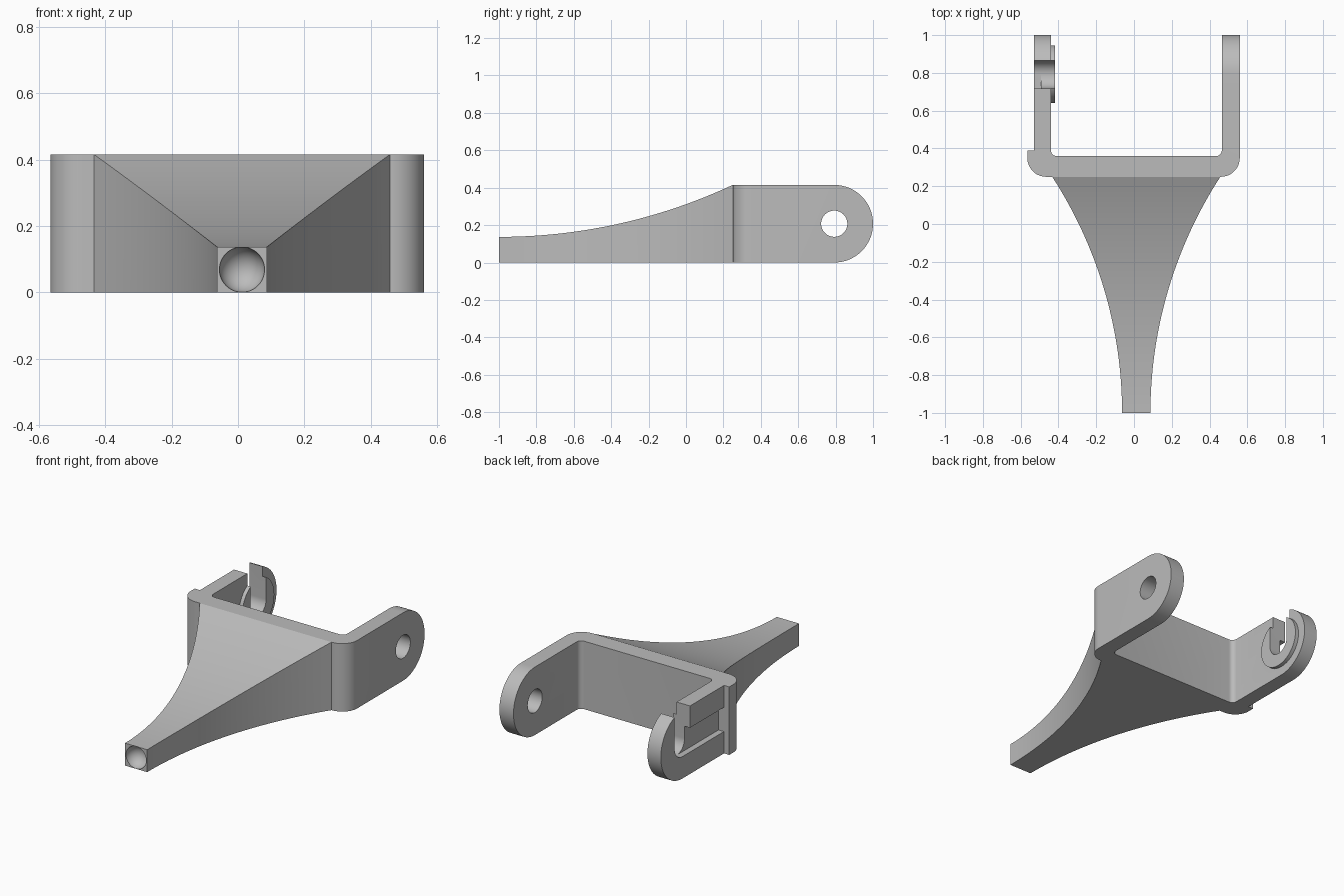
import bpy, bmesh, math

if "Cube" in bpy.data.objects:
    bpy.data.objects.remove(bpy.data.objects["Cube"], do_unlink=True)

GREY = (0.5, 0.5, 0.5, 1)
mat = bpy.data.materials.new("plain grey")
mat.use_nodes = True
mat.diffuse_color = GREY
mat.node_tree.nodes["Principled BSDF"].inputs["Base Color"].default_value = GREY

HEIGHT = 0.415
MID = HEIGHT / 2          # pivot height
PIVOT_Y = 1 - MID         # pivot depth
TIP_X = 0.012             # handle centre line


def arc(cx, cy, r, a0, a1, n=12):
    angles = [math.radians(a0 + (a1 - a0) * i / n) for i in range(n + 1)]
    return [(cx + r * math.cos(a), cy + r * math.sin(a)) for a in angles]


def circle(cx, cy, r, n=64):
    return arc(cx, cy, r, 0, 360, n)[:-1]


def box(a0, a1, b0, b1):
    return [(a0, b0), (a1, b0), (a1, b1), (a0, b1)]


def finish(bm, name):
    bmesh.ops.recalc_face_normals(bm, faces=bm.faces)
    me = bpy.data.meshes.new(name)
    bm.to_mesh(me)
    bm.free()
    me.materials.append(mat)
    ob = bpy.data.objects.new(name, me)
    bpy.context.collection.objects.link(ob)
    return ob


def loft(name, rings):
    """Closed solid through rings with equal point counts."""
    bm = bmesh.new()
    rows = [[bm.verts.new(p) for p in ring] for ring in rings]
    n = len(rows[0])
    for a, b in zip(rows, rows[1:]):
        for i in range(n):
            j = (i + 1) % n
            bm.faces.new((a[i], a[j], b[j], b[i]))
    bm.faces.new(rows[0])
    bm.faces.new(rows[-1])
    return finish(bm, name)


def prism(name, pts, axis, lo, hi):
    """Extrude an (x, y) outline along z, or a (y, z) outline along x."""
    place = (lambda p, h: (p[0], p[1], h)) if axis == "z" else (lambda p, h: (h, p[0], p[1]))
    return loft(name, [[place(p, h) for p in pts] for h in (lo, hi)])


def boolean(ob, tool, op):
    mod = ob.modifiers.new(op, "BOOLEAN")
    mod.operation, mod.solver, mod.object = op, "EXACT", tool
    bpy.context.view_layer.objects.active = ob
    bpy.ops.object.modifier_apply(modifier=mod.name)
    bpy.data.objects.remove(tool, do_unlink=True)


def smooth(ob):
    bpy.ops.object.select_all(action="DESELECT")
    ob.select_set(True)
    bpy.context.view_layer.objects.active = ob
    bpy.ops.object.shade_smooth_by_angle(angle=math.radians(25))


# Fork: U outline with rounded corners and a lip beside the right arm
outline = [(-0.565, 0.39)]
outline += arc(-0.465, 0.35, 0.1, 180, 270)
outline += arc(0.46, 0.35, 0.1, 270, 360)
outline += [(0.56, 1.05), (0.465, 1.05)]
outline += arc(0.435, 0.39, 0.03, 0, -90, 6)
outline += arc(-0.41, 0.39, 0.03, -90, -180, 6)
outline += [(-0.44, 1.05), (-0.53, 1.05), (-0.53, 0.39)]
fork = prism("fork", outline, "z", 0, HEIGHT)

# Round the arm ends
side = [(0, HEIGHT), (0, 0)] + arc(PIVOT_Y, MID, MID, -90, 90, 40)
side = [(y, z) for y, z in side]
boolean(fork, prism("end_rounding", side, "x", -1, 1), "INTERSECT")

# Round hole in the left arm
boolean(fork, prism("pivot_hole", circle(PIVOT_Y, MID, 0.07), "x", 0.4, 0.7), "DIFFERENCE")

# Raised ring inside the right arm
boolean(fork, prism("ring", circle(PIVOT_Y, MID, 0.153), "x", -0.46, -0.417), "UNION")

# Open-topped hook and the channel leading into it
hook = arc(PIVOT_Y, MID, 0.074, 180, 360, 32)
hook += [(PIVOT_Y + 0.074, 0.6), (PIVOT_Y - 0.074, 0.6)]
boolean(fork, prism("hook_slot", hook, "x", -0.7, -0.3), "DIFFERENCE")
channel = box(0.391, PIVOT_Y, MID - 0.074, MID + 0.074)
boolean(fork, prism("channel", channel, "x", -0.7, -0.493), "DIFFERENCE")
smooth(fork)


# Handle: flares along circular arcs from the narrow tip to the fork
def flare(s, rise, run=1.25):
    r = (run * run + rise * rise) / (2 * rise)
    return r - math.sqrt(r * r - s * s)


rings = []
STEPS = 32
for i in range(STEPS + 1):
    s = 1.25 * i / STEPS
    w = 0.075 + flare(s, 0.37)
    top = 0.137 + flare(s, HEIGHT - 0.137)
    rings.append([(x, s - 1, z) for x, z in box(TIP_X - w, TIP_X + w, 0, top)])
handle = loft("handle", rings)

# Round socket in the handle tip
bm = bmesh.new()
bmesh.ops.create_uvsphere(bm, u_segments=48, v_segments=24, radius=0.068)
bmesh.ops.translate(bm, vec=(TIP_X, -1, 0.0688), verts=bm.verts)
boolean(handle, finish(bm, "socket"), "DIFFERENCE")
smooth(handle)
